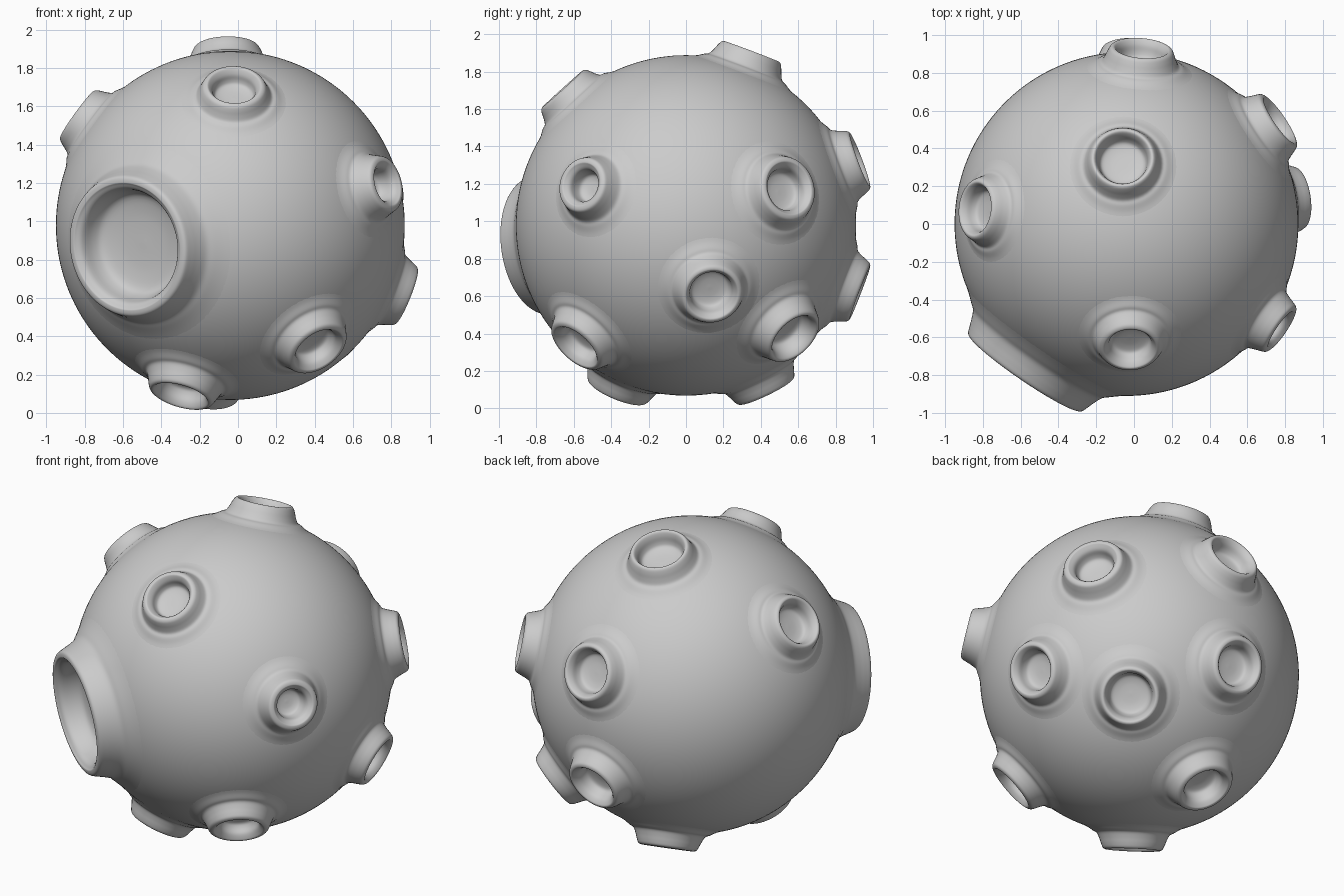
import bpy, bmesh, math
from mathutils import Vector

if "Cube" in bpy.data.objects:
    bpy.data.objects.remove(bpy.data.objects["Cube"])

R = 0.91
CENTRE = Vector((-0.04, 0.0, 0.978))

# Craters: rim-centre offset from the ball centre, rim radius, opening radius
SMALL = [
    ((0.02, -0.66, 0.73), 0.160, 0.115),   # front, high
    ((-0.02, 0.35, 0.93), 0.170, 0.135),   # top
    ((-0.80, 0.08, 0.58), 0.160, 0.120),   # left, high
    ((0.82, -0.56, 0.22), 0.145, 0.090),   # right, towards front
    ((0.81, 0.55, 0.20), 0.170, 0.118),    # right, towards back
    ((0.92, 0.14, -0.37), 0.162, 0.118),   # right, low
    ((0.46, -0.59, -0.65), 0.168, 0.118),  # front right, low
    ((-0.26, -0.37, -0.89), 0.170, 0.130), # underside, front
    ((0.56, 0.58, -0.60), 0.168, 0.130),   # back right, low
    ((-0.13, 0.43, -0.89), 0.168, 0.118),  # underside, back
    ((0.08, 0.93, 0.35), 0.166, 0.125),    # back, high
    ((0.04, 0.93, -0.36), 0.166, 0.120),   # back, low
]
BIG = ((-0.54, -0.79, -0.11), 0.365, 0.30)


def surf(r):
    return math.sqrt(R * R - r * r)


def spline(pts, n=4):
    """Catmull-Rom smoothing of a profile."""
    p = [pts[0]] + pts + [pts[-1]]
    out = []
    for i in range(1, len(p) - 2):
        for k in range(n):
            t = k / n
            out.append(tuple(
                0.5 * (2 * b + (c - a) * t + (2 * a - 5 * b + 4 * c - d) * t * t
                       + (3 * b - a - 3 * c + d) * t ** 3)
                for a, b, c, d in zip(p[i - 1], p[i], p[i + 1], p[i + 2])))
    return out + [pts[-1]]


def lathe(name, profile, axis, segs):
    """Spin (radius, height) profile about an axis through the ball centre."""
    q = Vector((0, 0, 1)).rotation_difference(axis)
    bm = bmesh.new()
    rings = []
    for r, h in profile[:-1]:
        rings.append([bm.verts.new(CENTRE + q @ Vector((
            r * math.cos(2 * math.pi * i / segs),
            r * math.sin(2 * math.pi * i / segs), h))) for i in range(segs)])
    tip = bm.verts.new(CENTRE + q @ Vector((0, 0, profile[-1][1])))
    for a, b in zip(rings, rings[1:]):
        for i in range(segs):
            j = (i + 1) % segs
            bm.faces.new((a[i], a[j], b[j], b[i]))
    for i in range(segs):
        bm.faces.new((rings[-1][i], rings[-1][(i + 1) % segs], tip))
    finish(name, bm)


def finish(name, bm):
    for f in bm.faces:
        f.smooth = True
    me = bpy.data.meshes.new(name)
    bm.to_mesh(me)
    bm.free()
    bpy.context.collection.objects.link(bpy.data.objects.new(name, me))


def crater(name, offset, rc, ri, skirt, floor, segs):
    axis = Vector(offset)
    top = axis.length
    w = top - surf(rc)                       # wall height
    foot = [(1.0, -0.002), (0.72, 0.003), (0.48, 0.014), (0.30, 0.20 * w),
            (0.18, 0.45 * w), (0.09, 0.72 * w)]
    pts = [(rc + skirt * a, surf(rc + skirt * a) + d) for a, d in foot]
    mid = (rc + ri) / 2
    pts += [(rc, top - 0.008), (mid + 0.006, top), (mid - 0.006, top - 0.006),
            (ri, top - 0.03)]
    depth = top - 0.03 - floor
    pts += [(ri * 0.93, floor + 0.5 * depth), (ri * 0.82, floor + 0.18 * depth),
            (ri * 0.55, floor + 0.04 * depth), (ri * 0.25, floor), (0.0, floor)]
    lathe(name, spline(pts), axis.normalized(), segs)


# Ball, opened underneath every crater
bm = bmesh.new()
bmesh.ops.create_uvsphere(bm, u_segments=160, v_segments=80, radius=R)
holes = [(Vector(o).normalized(), rc) for o, rc, _ in SMALL + [BIG]]
inside = {v for v in bm.verts
          if any(v.co.angle(a) < math.asin((rc + 0.025) / R) for a, rc in holes)}
bmesh.ops.delete(bm, geom=[f for f in bm.faces if all(v in inside for v in f.verts)],
                 context='FACES')
bmesh.ops.translate(bm, verts=bm.verts, vec=CENTRE)
finish("ball", bm)

# Raised craters
for i, (o, rc, ri) in enumerate(SMALL):
    crater(f"small_crater_{i + 1}", o, rc, ri, 0.13, 0.895, 48)
crater("large_crater", *BIG, 0.17, 0.80, 96)
